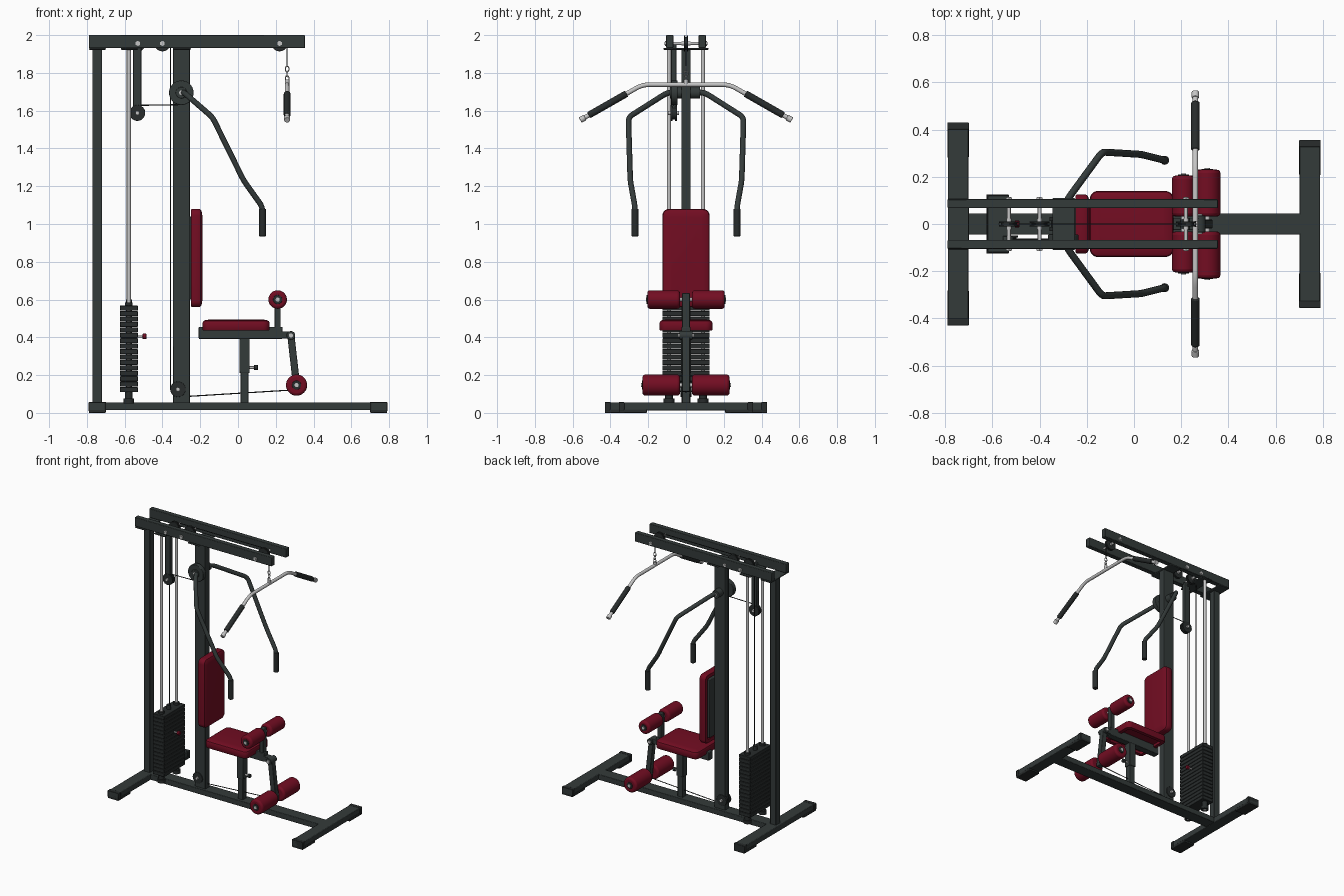
import bpy, bmesh, math
from mathutils import Vector, Matrix

if "Cube" in bpy.data.objects:
    bpy.data.objects.remove(bpy.data.objects["Cube"])


def material(name, rgb):
    m = bpy.data.materials.new(name)
    m.diffuse_color = (*rgb, 1)
    m.use_nodes = True
    m.node_tree.nodes["Principled BSDF"].inputs["Base Color"].default_value = m.diffuse_color
    return m


FRAME = material("dark green grey", (0.034, 0.043, 0.042))
BLACK = material("black rubber", (0.021, 0.025, 0.025))
RED = material("dark red vinyl", (0.17, 0.004, 0.016))
STEEL = material("bright steel", (0.56, 0.56, 0.56))


def finish(name, bm, mat, bevel=0, segs=2):
    bmesh.ops.recalc_face_normals(bm, faces=bm.faces)
    me = bpy.data.meshes.new(name)
    bm.to_mesh(me)
    bm.free()
    ob = bpy.data.objects.new(name, me)
    bpy.context.collection.objects.link(ob)
    me.materials.append(mat)
    if bevel:
        b = ob.modifiers.new("bevel", "BEVEL")
        b.width, b.segments, b.limit_method = bevel, segs, "ANGLE"
    bpy.ops.object.select_all(action="DESELECT")
    ob.select_set(True)
    bpy.context.view_layer.objects.active = ob
    bpy.ops.object.shade_smooth_by_angle(angle=math.radians(35))
    return ob


def box(name, x, y, z, mat=FRAME, bevel=0.004):
    """Box from (min, max) pairs."""
    bm = bmesh.new()
    bmesh.ops.create_cube(bm, size=1)
    for v in bm.verts:
        v.co = [(a + b) / 2 + c * (b - a) for (a, b), c in zip((x, y, z), v.co)]
    return finish(name, bm, mat, bevel)


def rod(name, a, b, r, mat=FRAME, bevel=0, sides=24):
    """Cylinder between two points."""
    a, b = Vector(a), Vector(b)
    d = b - a
    bm = bmesh.new()
    bmesh.ops.create_cone(bm, cap_ends=True, segments=sides, radius1=r, radius2=r, depth=d.length,
                          matrix=Matrix.Translation((a + b) / 2) @ d.to_track_quat("Z", "Y").to_matrix().to_4x4())
    return finish(name, bm, mat, bevel, 3)


def tube(name, pts, r, mat, fillet=0.03):
    """Round tube along a path with rounded bends."""
    pts = [Vector(p) for p in pts]
    path = [pts[0]]
    for a, p, b in zip(pts, pts[1:], pts[2:]):
        s, e = p + (a - p).normalized() * fillet, p + (b - p).normalized() * fillet
        for i in range(6):
            t = i / 5
            path.append(s * (1 - t) ** 2 + p * 2 * t * (1 - t) + e * t * t)
    path.append(pts[-1])
    cu = bpy.data.curves.new(name, "CURVE")
    cu.dimensions, cu.bevel_depth, cu.bevel_resolution, cu.use_fill_caps = "3D", r, 4, True
    sp = cu.splines.new("POLY")
    sp.points.add(len(path) - 1)
    for q, p in zip(sp.points, path):
        q.co = (*p, 1)
    ob = bpy.data.objects.new(name, cu)
    bpy.context.collection.objects.link(ob)
    cu.materials.append(mat)
    bpy.ops.object.select_all(action="DESELECT")
    ob.select_set(True)
    bpy.context.view_layer.objects.active = ob
    bpy.ops.object.convert(target="MESH")
    bpy.ops.object.shade_smooth_by_angle(angle=math.radians(40))


def pad(name, length, width, thick, matrix):
    """Cushion lofted from rounded rectangles, hollow underneath."""
    bm = bmesh.new()
    rings = []
    for inset, h in ((0.03, 0.02), (0.03, 0), (0.004, 0), (0, 0.006), (0, thick * 0.7),
                     (0.004, thick * 0.84), (0.014, thick * 0.93), (0.04, thick)):
        r = max(0.035 - inset, 0.012)
        ring = []
        for k, (sx, sy) in enumerate(((1, 1), (-1, 1), (-1, -1), (1, -1))):
            for i in range(6):
                t = math.pi / 2 * (k + i / 5)
                ring.append(bm.verts.new((sx * (length / 2 - inset - r) + r * math.cos(t),
                                          sy * (width / 2 - inset - r) + r * math.sin(t), h)))
        rings.append(ring)
    for a, b in zip(rings, rings[1:]):
        for i in range(len(a)):
            j = (i + 1) % len(a)
            bm.faces.new((a[i], a[j], b[j], b[i]))
    bm.faces.new(rings[0])
    bm.faces.new(rings[-1])
    bm.transform(matrix)
    finish(name, bm, RED)


def pulley(name, x, y, z, r, w=0.022):
    """Grooved wheel: two rims, a core and a hub bolt."""
    for s in (-1, 1):
        rod(name + "_rim", (x, y + s * w * 0.2, z), (x, y + s * w / 2, z), r, BLACK, 0.002, 32)
    rod(name + "_core", (x, y - w / 2, z), (x, y + w / 2, z), r * 0.82, BLACK)
    rod(name + "_bolt", (x, y - w / 2 - 0.012, z), (x, y + w / 2 + 0.012, z), 0.011, STEEL, 0, 12)


# base
box("base_beam", (-0.72, 0.72), (-0.045, 0.045), (0.014, 0.056))
for n, x, w in (("rear", -0.745, 0.43), ("front", 0.745, 0.356)):
    box(n + "_foot", (x - 0.043, x + 0.043), (-w, w), (0.012, 0.056))
    for s in (-1, 1):
        ys = sorted((s * w, s * (w - 0.15)))
        box(n + "_foot_cap", (x - 0.045, x + 0.045), ys, (0, 0.02), BLACK)
        box(n + "_foot_sleeve", (x - 0.046, x + 0.046), sorted((s * w, s * (w - 0.03))), (0.008, 0.058), BLACK)

# uprights and top beams
box("rear_post", (-0.77, -0.72), (-0.025, 0.025), (0.05, 1.93))
box("main_post", (-0.345, -0.255), (-0.025, 0.025), (0.05, 1.93))
box("rear_top_plate", (-0.788, -0.70), (-0.11, 0.11), (1.922, 1.932))
box("main_top_plate", (-0.345, -0.25), (-0.11, 0.11), (1.922, 1.932))
box("guide_top_plate", (-0.62, -0.53), (-0.12, 0.12), (1.922, 1.932))
for s in (-1, 1):
    box("top_beam", (-0.79, 0.355), sorted((s * 0.067, s * 0.105)), (1.932, 2.0))

# top pulleys with axles through the beams
for x in (-0.53, -0.40, 0.22):
    pulley("top_pulley", x, 0, 1.956, 0.042)
    rod("top_axle", (x, -0.115, 1.956), (x, 0.115, 1.956), 0.008, STEEL, 0, 12)
    for s in (-1, 1):
        rod("axle_nut", (x, s * 0.105, 1.956), (x, s * 0.112, 1.956), 0.014, STEEL, 0, 6)

# hanging pulley bracket
box("hanging_bracket", (-0.555, -0.512), (-0.08, -0.05), (1.60, 1.95))
pulley("hanging_pulley", -0.533, -0.065, 1.588, 0.042, 0.034)

# weight stack
for s in (-1, 1):
    rod("guide_rod", (-0.578, s * 0.09, 0.05), (-0.578, s * 0.09, 1.93), 0.011, STEEL)
    rod("guide_collar", (-0.578, s * 0.09, 0.05), (-0.578, s * 0.09, 0.075), 0.028, BLACK)
    rod("stack_cushion", (-0.578, s * 0.09, 0.07), (-0.578, s * 0.09, 0.112), 0.02, BLACK)
    rod("stack_bushing", (-0.578, s * 0.09, 0.56), (-0.578, s * 0.09, 0.585), 0.02, BLACK)
step = 0.46 / 16
for i in range(16):
    z = 0.11 + i * step
    box("weight_plate", (-0.625, -0.53), (-0.125, 0.125), (z, z + step - 0.002), BLACK, 0.003)
rod("selector_stem", (-0.578, 0, 0.11), (-0.578, 0, 0.60), 0.016, BLACK)
rod("selector_pin", (-0.54, 0, 0.405), (-0.50, 0, 0.405), 0.006, STEEL)
rod("selector_knob", (-0.505, 0, 0.405), (-0.485, 0, 0.405), 0.015, RED, 0.004)

# cables
for pts in (((-0.572, 0, 0.59), (-0.572, 0, 1.956)),
            ((-0.53, 0, 1.995), (0.22, 0, 1.995)),
            ((0.26, 0, 1.956), (0.26, 0, 1.83)),
            ((-0.53, -0.065, 1.628), (-0.30, -0.065, 1.632)),
            ((-0.357, 0, 0.125), (-0.357, 0, 1.956)),
            ((-0.32, 0, 0.084), (0.30, 0, 0.122))):
    rod("cable", *pts, 0.003, BLACK, 0, 8)

# press arms
rod("press_cam", (-0.30, -0.078, 1.695), (-0.30, -0.045, 1.695), 0.065, FRAME, 0.004, 40)
rod("press_axle", (-0.30, -0.085, 1.695), (-0.30, 0.075, 1.695), 0.03, FRAME, 0.003)
rod("press_axle_bolt", (-0.30, -0.09, 1.695), (-0.30, 0.08, 1.695), 0.012, STEEL)
for s in (-1, 1):
    tube("press_arm", [(-0.30, s * 0.03, 1.70), (-0.285, s * 0.10, 1.695), (-0.135, s * 0.305, 1.565),
                       (0.03, s * 0.295, 1.23), (0.13, s * 0.27, 1.09), (0.13, s * 0.27, 0.95)], 0.015, FRAME)
    rod("press_grip", (0.13, s * 0.27, 0.935), (0.13, s * 0.27, 1.08), 0.019, BLACK, 0.004)

# pull-down bar
tube("pulldown_bar", [(0.26, -0.555, 1.553), (0.26, -0.23, 1.738), (0.26, 0.23, 1.738), (0.26, 0.555, 1.553)],
     0.012, STEEL, 0.04)
for s in (-1, 1):
    rod("pulldown_grip", (0.26, s * 0.315, 1.69), (0.26, s * 0.515, 1.576), 0.018, BLACK, 0.004)
    rod("pulldown_end", (0.26, s * 0.535, 1.564), (0.26, s * 0.56, 1.55), 0.016, STEEL, 0.003)
rod("bar_eye", (0.26, 0, 1.735), (0.26, 0, 1.765), 0.012, STEEL)
for i, z in enumerate((1.77, 1.795, 1.82)):
    bm = bmesh.new()
    bmesh.ops.create_circle(bm, segments=10, radius=0.01)
    pts = [Vector((v.co.x, 0, v.co.y * 1.6)) for v in bm.verts]
    bm.free()
    turn = Matrix.Rotation(math.pi / 2 * i, 3, "Z")
    tube("chain_link", [turn @ p + Vector((0.26, 0, z)) for p in pts + pts[:1]], 0.0028, STEEL, 0.001)

# backrest and seat
pad("backrest", 0.52, 0.25, 0.06, Matrix.Translation((-0.248, 0, 0.82)) @ Matrix.Rotation(math.pi / 2, 4, "Y"))
box("backrest_plate", (-0.257, -0.232), (-0.085, 0.085), (0.60, 1.04))
pad("seat", 0.355, 0.28, 0.06, Matrix.Translation((-0.01, 0, 0.435)))
box("seat_beam", (-0.208, 0.235), (-0.025, 0.025), (0.392, 0.456))
bpy.context.object.scale.z = 1
box("seat_sleeve", (0.007, 0.062), (-0.027, 0.027), (0.21, 0.395))
box("seat_post", (0.013, 0.056), (-0.022, 0.022), (0.05, 0.25))
rod("seat_pin", (0.055, 0, 0.24), (0.095, 0, 0.24), 0.007, STEEL)
rod("seat_knob", (0.085, 0, 0.24), (0.105, 0, 0.24), 0.014, BLACK, 0.003)

# leg developer
box("roller_stem", (0.194, 0.226), (-0.02, 0.02), (0.40, 0.635))
box("leg_bracket", (0.22, 0.285), (-0.025, 0.025), (0.395, 0.432))
rod("leg_pivot", (0.28, -0.035, 0.41), (0.28, 0.035, 0.41), 0.023, FRAME, 0.003)
rod("leg_pivot_bolt", (0.28, -0.042, 0.41), (0.28, 0.042, 0.41), 0.011, STEEL)
arm = box("leg_arm", (-0.019, 0.019), (-0.02, 0.02), (-0.30, 0.01))
arm.location = (0.28, 0, 0.41)
arm.rotation_euler.y = -math.atan2(0.03, 0.265)
for n, x, z, r, y1 in (("upper", 0.21, 0.60, 0.049, 0.205), ("lower", 0.31, 0.147, 0.056, 0.23)):
    rod(n + "_roller_axle", (x, -y1 - 0.008, z), (x, y1 + 0.008, z), 0.011, STEEL)
    for s in (-1, 1):
        rod(n + "_roller", (x, s * 0.032, z), (x, s * y1, z), r, RED, 0.014, 32)
        rod(n + "_roller_cap", (x, s * (y1 - 0.01), z), (x, s * (y1 + 0.004), z), 0.024, BLACK, 0.002)

# low pulley
pulley("low_pulley", -0.318, 0, 0.125, 0.041, 0.06)
